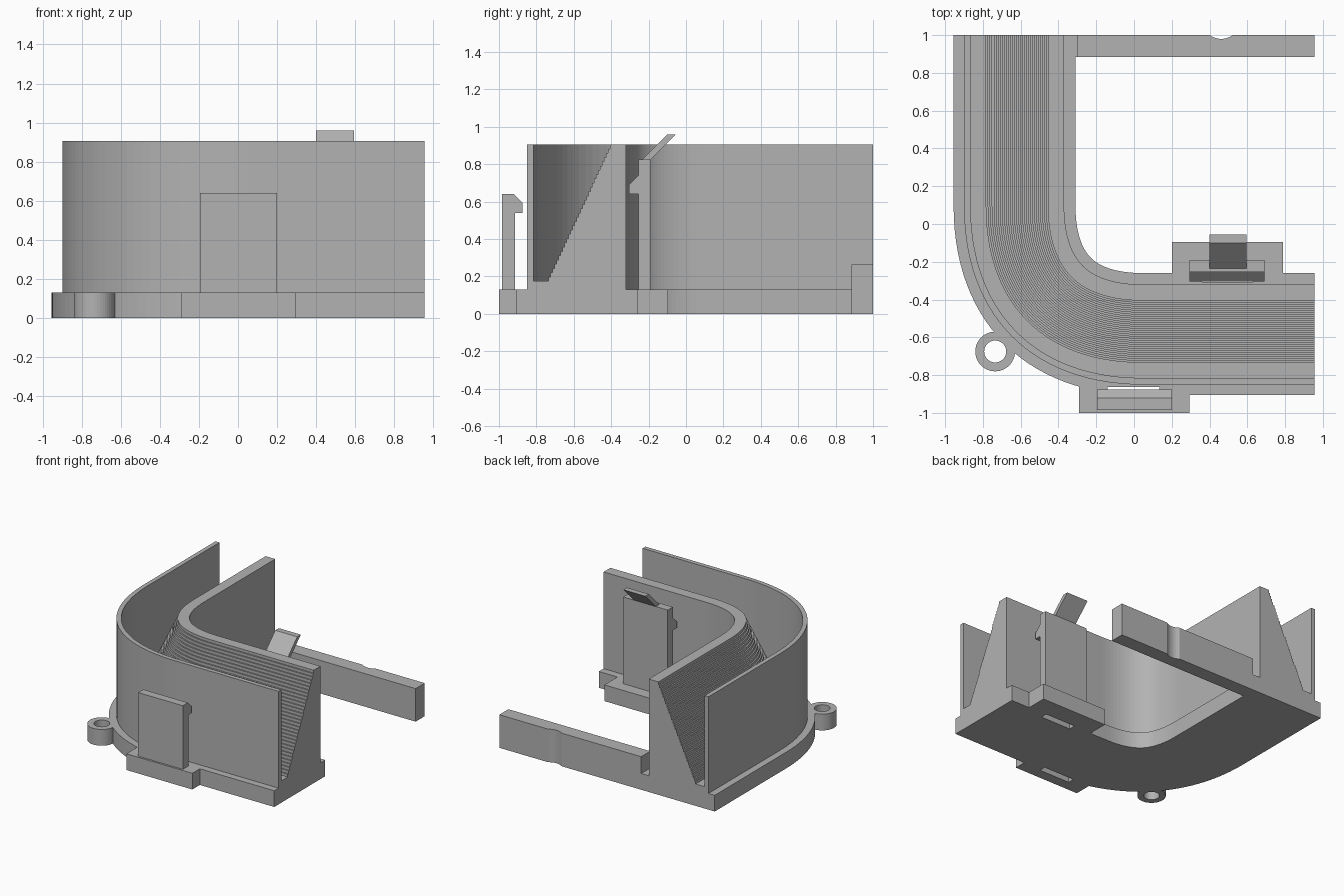
import bpy, bmesh, math
from mathutils import Vector

cube = bpy.data.objects.get("Cube")
if cube:
    bpy.data.objects.remove(cube)

grey = bpy.data.materials.new("plain grey")
grey.use_nodes = True
colour = (0.45, 0.45, 0.45, 1)
grey.diffuse_color = colour
grey.node_tree.nodes["Principled BSDF"].inputs["Base Color"].default_value = colour


def finish(name, bm):
    bmesh.ops.recalc_face_normals(bm, faces=bm.faces)
    mesh = bpy.data.meshes.new(name)
    bm.to_mesh(mesh)
    bm.free()
    mesh.materials.append(grey)
    obj = bpy.data.objects.new(name, mesh)
    bpy.context.collection.objects.link(obj)
    return obj


def loft(name, rings):
    """Skin a list of closed rings and cap both ends."""
    bm = bmesh.new()
    loops = [[bm.verts.new(p) for p in ring] for ring in rings]
    n = len(loops[0])
    for a, b in zip(loops, loops[1:]):
        for i in range(n):
            j = (i + 1) % n
            bm.faces.new((a[i], a[j], b[j], b[i]))
    bm.faces.new(loops[0])
    bm.faces.new(loops[-1])
    return finish(name, bm)


def box(name, x, y, z):
    return loft(name, [[(x[0], y[0], h), (x[1], y[0], h), (x[1], y[1], h), (x[0], y[1], h)]
                       for h in z])


def extrude_x(name, x, profile):
    return loft(name, [[(px, y, z) for y, z in profile] for px in x])


def cylinder(name, centre, radius, z, sides=48):
    angles = [2 * math.pi * i / sides for i in range(sides)]
    return loft(name, [[(centre[0] + radius * math.cos(a), centre[1] + radius * math.sin(a), h)
                        for a in angles] for h in z])


def combine(target, tool, operation):
    """Bake a boolean into the target and discard the tool."""
    tool.hide_render = True
    mod = target.modifiers.new("boolean", "BOOLEAN")
    mod.operation, mod.solver, mod.object = operation, "EXACT", tool
    bpy.context.view_layer.update()
    graph = bpy.context.evaluated_depsgraph_get()
    mesh = bpy.data.meshes.new_from_object(target.evaluated_get(graph))
    target.modifiers.clear()
    target.data = mesh
    bpy.data.objects.remove(tool)


# Outer edge of the channel: straight, eased corner, straight
LEFT, FRONT, BACK, RIGHT = -0.955, -0.905, 1.0, 0.955
REACH, HANDLE, SEGMENTS = 1.0, 0.613, 28
corner = [Vector((LEFT, FRONT + REACH)), Vector((LEFT, FRONT + REACH - HANDLE)),
          Vector((LEFT + REACH - HANDLE, FRONT)), Vector((LEFT + REACH, FRONT))]
path = [(Vector((LEFT, BACK)), Vector((1, 0)))]
for i in range(SEGMENTS + 1):
    t = i / SEGMENTS
    s = 1 - t
    p0, p1, p2, p3 = corner
    point = p0 * s**3 + p1 * 3 * s * s * t + p2 * 3 * s * t * t + p3 * t**3
    d = ((p1 - p0) * s * s + (p2 - p1) * 2 * s * t + (p3 - p2) * t * t).normalized()
    path.append((point, Vector((-d.y, d.x))))
path.append((Vector((RIGHT, FRONT)), Vector((0, 1))))


def sweep(name, profile):
    return loft(name, [[(*(p + n * o), z) for o, z in profile] for p, n in path])


BASE, TOP, FLOOR = 0.13, 0.905, 0.175

# Base plate with clip pads, screw eyelet and slots under the clips
base = sweep("base_plate", [(0, 0), (0, BASE), (0.645, BASE), (0.645, 0)])
eyelet = (-0.735, -0.675)
combine(base, box("front_pad", (-0.29, 0.295), (-1, -0.83), (0, BASE)), "UNION")
combine(base, box("rear_pad", (0.2, 0.79), (-0.3, -0.095), (0, BASE)), "UNION")
combine(base, cylinder("eyelet", eyelet, 0.105, (0, BASE)), "UNION")
combine(base, cylinder("eyelet_hole", eyelet, 0.058, (-0.1, 0.3)), "DIFFERENCE")
combine(base, box("front_slot", (-0.14, 0.135), (-0.915, -0.862), (-0.1, 0.3)), "DIFFERENCE")
combine(base, box("rear_slot", (0.36, 0.63), (-0.308, -0.255), (-0.1, 0.3)), "DIFFERENCE")

# Curved outer wall, gutter and stepped inner ramp
STEPS, FOOT, CREST = 32, 0.17, 0.51
profile = [(0.055, BASE), (0.055, TOP), (0.09, TOP), (0.09, FLOOR)]
for i in range(STEPS):
    offset = FOOT + (CREST - FOOT) * i / STEPS
    profile += [(offset, FLOOR + (TOP - FLOOR) * k / STEPS) for k in (i, i + 1)]
profile += [(0.585, TOP), (0.585, BASE)]
sweep("channel_walls", profile)

# Front clip with inward hook
extrude_x("front_clip", (-0.195, 0.2),
          [(-0.985, BASE), (-0.985, 0.64), (-0.92, 0.64), (-0.875, 0.595),
           (-0.875, 0.54), (-0.915, 0.54), (-0.915, BASE)])

# Rear clip with hook and slanted release tab
extrude_x("rear_clip", (0.295, 0.69),
          [(-0.19, BASE), (-0.19, 0.825), (-0.255, 0.825), (-0.255, 0.74),
           (-0.305, 0.69), (-0.305, 0.64), (-0.255, 0.64), (-0.255, BASE)])
extrude_x("release_tab", (0.4, 0.595),
          [(-0.235, 0.825), (-0.1, 0.96), (-0.055, 0.96), (-0.19, 0.825)])

# Back bar with a shallow round groove, and the low bridge joining it
bar = box("back_bar", (-0.303, RIGHT), (0.885, BACK), (0, 0.265))
combine(bar, cylinder("bar_groove", (0.462, 1.08), 0.1, (-0.1, 0.5)), "DIFFERENCE")
box("bar_bridge", (-0.31, -0.303), (0.885, BACK), (0, BASE))
